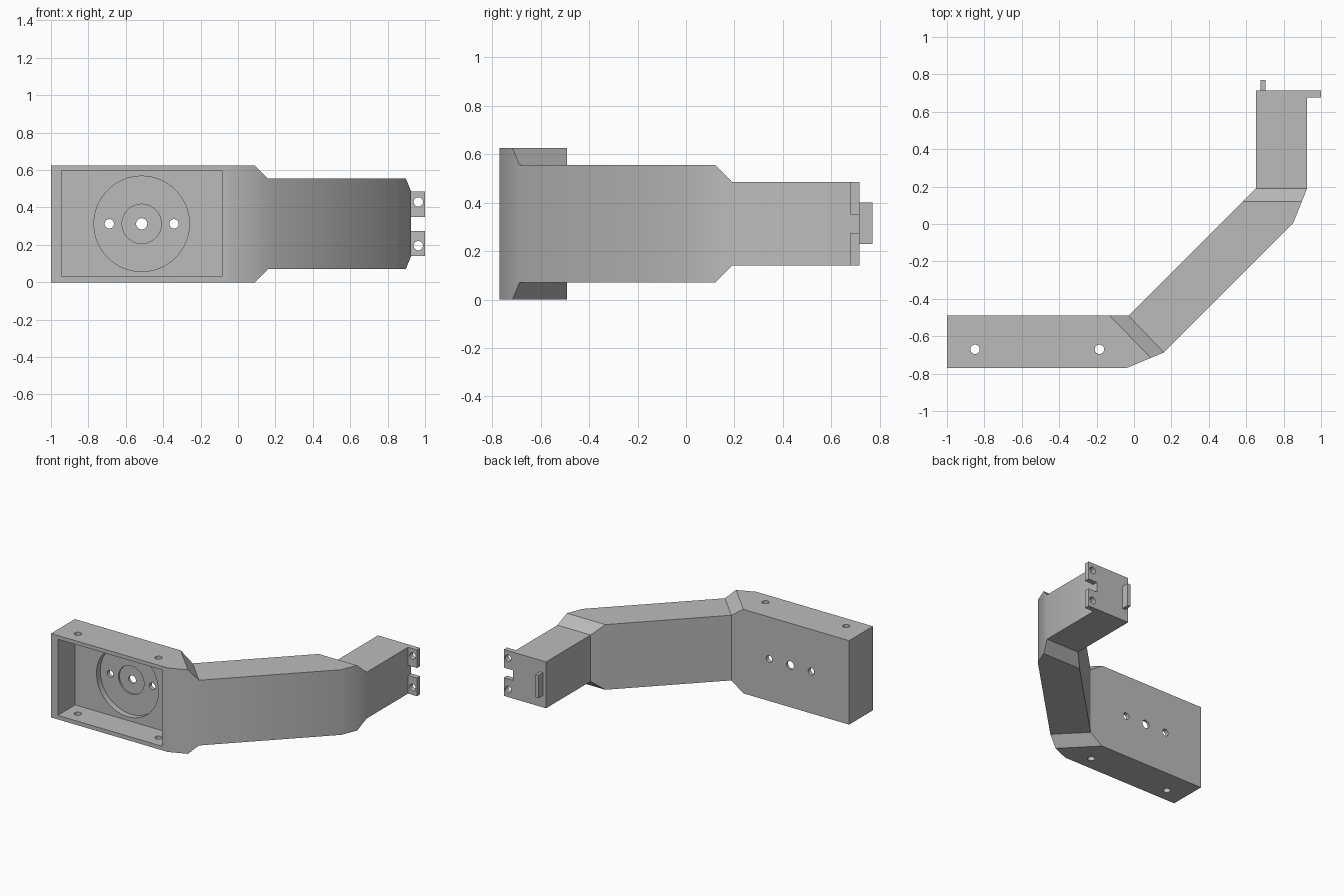
import bpy, bmesh, math
from mathutils import Matrix, Vector

cube = bpy.data.objects.get("Cube")
if cube:
    bpy.data.objects.remove(cube, do_unlink=True)

MID = 0.3125  # centre height of the arm

grey = bpy.data.materials.new("plain grey")
grey.use_nodes = True
grey.diffuse_color = (0.5, 0.5, 0.5, 1)
grey.node_tree.nodes["Principled BSDF"].inputs["Base Color"].default_value = (0.5, 0.5, 0.5, 1)


def finish(name, bm):
    bmesh.ops.recalc_face_normals(bm, faces=bm.faces)
    mesh = bpy.data.meshes.new(name)
    bm.to_mesh(mesh)
    bm.free()
    mesh.materials.append(grey)
    obj = bpy.data.objects.new(name, mesh)
    bpy.context.collection.objects.link(obj)
    return obj


def box(name, low, high):
    low, high = Vector(low), Vector(high)
    bm = bmesh.new()
    place = Matrix.Translation((low + high) / 2) @ Matrix.Diagonal((*(high - low), 1))
    bmesh.ops.create_cube(bm, size=1, matrix=place)
    return finish(name, bm)


def rod(name, centre, radius, length, along_y=True, sides=32):
    bm = bmesh.new()
    turn = Matrix.Rotation(math.pi / 2 if along_y else 0, 4, "X")
    bmesh.ops.create_cone(bm, cap_ends=True, segments=sides, radius1=radius, radius2=radius,
                          depth=length, matrix=Matrix.Translation(centre) @ turn)
    return finish(name, bm)


def cut(target, cutter):
    mod = target.modifiers.new("cut", "BOOLEAN")
    mod.operation = "DIFFERENCE"
    mod.solver = "EXACT"
    mod.object = cutter
    bpy.context.view_layer.objects.active = target
    bpy.ops.object.modifier_apply(modifier=mod.name)
    bpy.data.objects.remove(cutter, do_unlink=True)


# Bent arm: sections of (outer corner, inner corner, half height)
sections = [
    ((-1, -0.77), (-1, -0.49), 0.3125),
    ((-0.04, -0.77), (-0.2, -0.49), 0.3125),
    ((0.09, -0.716), (-0.13, -0.49), 0.3125),
    ((0.16, -0.687), (-0.03, -0.49), 0.2425),
    ((0.85, 0.003), (0.5, 0.04), 0.2425),
    ((0.897, 0.12), (0.58, 0.12), 0.2425),
    ((0.926, 0.19), (0.652, 0.19), 0.1725),
    ((0.926, 0.715), (0.652, 0.715), 0.1725),
]
bm = bmesh.new()
rings = [[bm.verts.new((*p, MID + s * h)) for p, s in ((a, -1), (b, -1), (b, 1), (a, 1))]
         for a, b, h in sections]
for r, s in zip(rings, rings[1:]):
    for i in range(4):
        j = (i + 1) % 4
        bm.faces.new((r[i], r[j], s[j], s[i]))
bm.faces.new(rings[0])
bm.faces.new(rings[-1])
bmesh.ops.dissolve_limit(bm, angle_limit=0.02, verts=bm.verts, edges=bm.edges)
arm = finish("bent_arm", bm)

# Motor pocket with stepped round recesses
AXIS = -0.515
cut(arm, box("pocket", (-0.945, -0.9, 0.03), (-0.085, -0.565, 0.597)))
cut(arm, rod("round_recess", (AXIS, -0.62, MID), 0.255, 0.2, sides=64))
cut(arm, rod("hub_recess", (AXIS, -0.608, MID), 0.105, 0.2, sides=48))

# Back wall holes, then screw holes through the top and bottom walls
for offset, radius in ((-0.173, 0.025), (0, 0.03), (0.173, 0.025)):
    cut(arm, rod("back_hole", (AXIS + offset, -0.5, MID), radius, 0.2))
for x in (-0.85, -0.185):
    cut(arm, rod("wall_hole", (x, -0.67, MID), 0.025, 1, along_y=False))

# Drilled mounting tabs on the end
parts = [arm]
for side, name in ((-1, "lower_tab"), (1, "upper_tab")):
    z = MID + side * 0.105
    tab = box(name, (0.926, 0.677, z - 0.0675), (1, 0.715, z + 0.0675))
    cut(tab, rod("tab_hole", (0.964, 0.7, MID + side * 0.117), 0.025, 0.2))
    parts.append(tab)

# Locating rib on the end face
parts.append(box("locating_rib", (0.677, 0.715, 0.23), (0.702, 0.77, 0.4)))

bpy.ops.object.select_all(action="DESELECT")
for part in parts:
    part.select_set(True)
bpy.context.view_layer.objects.active = arm
bpy.ops.object.shade_smooth_by_angle(angle=math.radians(30))
